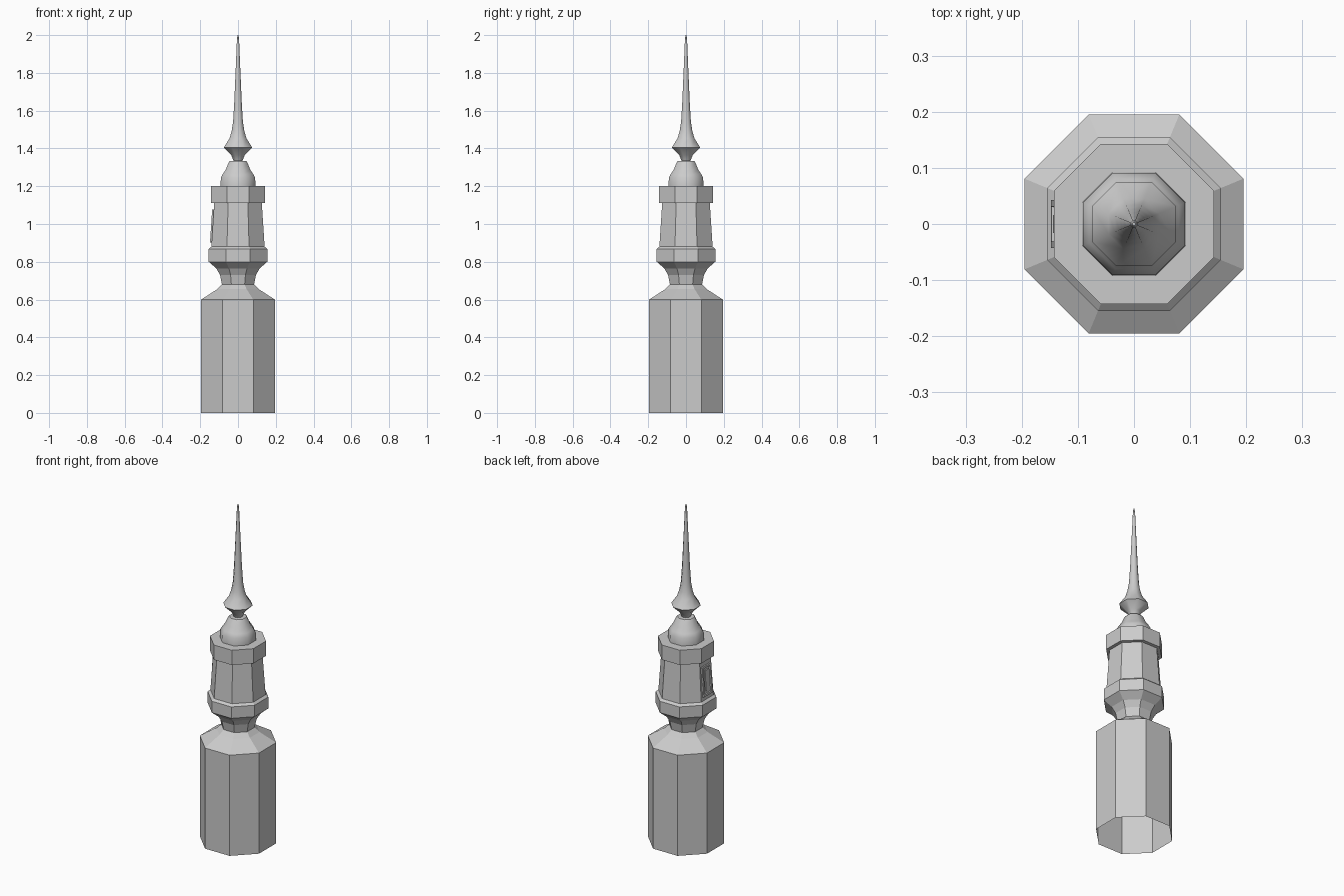
import bpy, bmesh, math
from mathutils import Matrix

if "Cube" in bpy.data.objects:
    bpy.data.objects.remove(bpy.data.objects["Cube"])

SIDES = 8
TO_CORNER = 1 / math.cos(math.pi / SIDES)


def lathe(name, profile, smooth=False, cap_bottom=False):
    """Stack octagonal rings from (apothem, z) pairs; flats face the axes."""
    bm = bmesh.new()
    rings = []
    for a, z in profile:
        r = a * TO_CORNER
        rings.append([bm.verts.new((r * math.cos((i + .5) * math.tau / SIDES),
                                    r * math.sin((i + .5) * math.tau / SIDES), z))
                      for i in range(SIDES)])
    for low, high in zip(rings, rings[1:]):
        for i in range(SIDES):
            j = (i + 1) % SIDES
            bm.faces.new((low[i], low[j], high[j], high[i]))
    bm.faces.new(rings[-1])
    if cap_bottom:
        bm.faces.new(rings[0][::-1])
    return finish(name, bm, smooth)


def finish(name, bm, smooth=False):
    mesh = bpy.data.meshes.new(name)
    bm.to_mesh(mesh)
    bm.free()
    ob = bpy.data.objects.new(name, mesh)
    bpy.context.collection.objects.link(ob)
    if smooth:
        bpy.ops.object.select_all(action='DESELECT')
        ob.select_set(True)
        bpy.context.view_layer.objects.active = ob
        bpy.ops.object.shade_smooth_by_angle(angle=math.radians(50))
    return ob


# Shaft, open underneath, with sloped shoulder, flared neck, collars and turret
lathe("tower_body", [
    (.195, 0), (.195, .60), (.11, .655), (.085, .68),
    (.095, .73), (.115, .765), (.155, .80),
    (.155, .868), (.141, .88),
    (.126, 1.11), (.143, 1.112), (.143, 1.20)])

# Rounded cap
lathe("dome", [
    (.092, 1.20), (.091, 1.245), (.080, 1.265), (.064, 1.29),
    (.050, 1.325), (.044, 1.333)], smooth=True, cap_bottom=True)

# Bulb drawn out into a long needle
lathe("spire", [
    (.032, 1.33), (.024, 1.335), (.036, 1.365), (.075, 1.405),
    (.045, 1.453), (.034, 1.49), (.026, 1.54), (.020, 1.64),
    (.013, 1.80), (.006, 1.97), (.003, 2.0)], smooth=True, cap_bottom=True)

# Framed window lying on the leaning left face of the turret
bm = bmesh.new()
lean = math.atan2(.015, .23)
place = (Matrix.Translation((-.1355, 0, .99)) @ Matrix.Rotation(lean, 4, 'Y')
         @ Matrix.Diagonal((.014, .086, .175, 1)))
bmesh.ops.create_cube(bm, size=1, matrix=place)
bm.normal_update()
front = min(bm.faces, key=lambda f: f.calc_center_median().x)
for width, depth in ((.012, 0), (.002, -.006), (.012, 0), (.002, .004)):
    bmesh.ops.inset_region(bm, faces=[front], thickness=width, depth=depth,
                           use_even_offset=True)
    bm.normal_update()
finish("window", bm)
